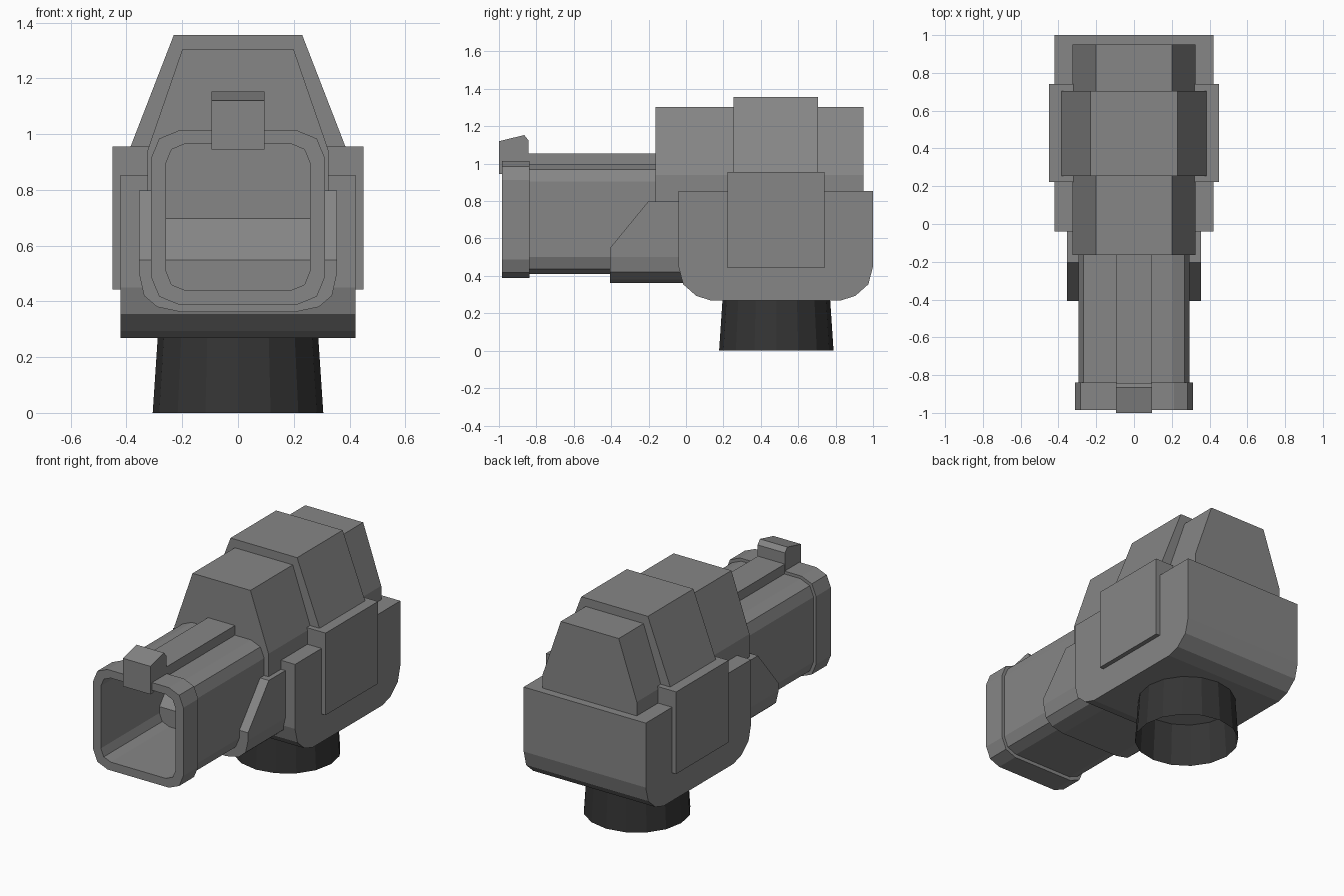
import bpy, bmesh, math
from mathutils import Vector

if "Cube" in bpy.data.objects:
    bpy.data.objects.remove(bpy.data.objects["Cube"])


def material(name, v):
    m = bpy.data.materials.new(name)
    m.diffuse_color = (v, v, v, 1)
    m.use_nodes = True
    m.node_tree.nodes["Principled BSDF"].inputs["Base Color"].default_value = m.diffuse_color
    return m


BODY = material("mid_grey", 0.24)
DARK = material("dark_grey", 0.035)


def finish(name, bm, mat=BODY):
    bmesh.ops.recalc_face_normals(bm, faces=bm.faces[:])
    me = bpy.data.meshes.new(name)
    bm.to_mesh(me)
    bm.free()
    me.materials.append(mat)
    ob = bpy.data.objects.new(name, me)
    bpy.context.collection.objects.link(ob)
    return ob


def loft(rings):
    """Skin a list of equal-length point rings, capping both ends."""
    bm = bmesh.new()
    vs = [[bm.verts.new(p) for p in r] for r in rings]
    n = len(vs[0])
    for a, b in zip(vs, vs[1:]):
        for i in range(n):
            j = (i + 1) % n
            bm.faces.new((a[i], a[j], b[j], b[i]))
    bm.faces.new(vs[0])
    bm.faces.new(vs[-1])
    return bm


def along_y(half, y0, y1):
    """Right half of an XZ outline, mirrored and extruded along y."""
    pts = half + [(-x, z) for x, z in reversed(half)]
    return loft([[(x, y, z) for x, z in pts] for y in (y0, y1)])


def along_x(pts, hx):
    return loft([[(x, y, z) for y, z in pts] for x in (-hx, hx)])


def rounded(hx, z0, z1, r, y, seg=2):
    """Rounded rectangle ring facing along y."""
    out = []
    for k, (sx, zc) in enumerate([(1, z1 - r), (-1, z1 - r), (-1, z0 + r), (1, z0 + r)]):
        for i in range(seg + 1):
            a = math.pi / 2 * (k + i / seg)
            out.append((sx * (hx - r) + r * math.cos(a), y, zc + r * math.sin(a)))
    return out


# Lower housing with rounded bottom edges
half = [(0.52, 0.853), (0.52, 0.45), (0.495, 0.355), (0.425, 0.293), (0.345, 0.268)]
outline = half + [(-y, z) for y, z in reversed(half)]
finish("lower_housing", along_x([(y + 0.48, z) for y, z in outline], 0.422))

# Side plates, one block through the housing
finish("side_plates", along_y([(0.45, 0.956), (0.45, 0.443)], 0.222, 0.74))

# Tapered upper hull and taller centre hump
finish("upper_hull", along_y([(0.2, 1.303), (0.325, 0.94), (0.325, 0.6)], -0.163, 0.95))
finish("centre_hump", along_y([(0.23, 1.356), (0.385, 0.956), (0.385, 0.8)], 0.255, 0.705))

# Collar under the barrel, its front top cut on a slope
bm = along_y([(0.355, 0.797), (0.355, 0.5), (0.337, 0.42), (0.29, 0.38), (0.205, 0.362)], -0.407, 0.1)
bmesh.ops.bisect_plane(bm, geom=bm.verts[:] + bm.edges[:] + bm.faces[:],
                       plane_co=Vector((0, -0.407, 0.548)), plane_no=Vector((0, -0.25, 0.205)),
                       clear_outer=True)
bmesh.ops.holes_fill(bm, edges=[e for e in bm.edges if e.is_boundary])
finish("collar", bm)

# Hollow barrel with thicker front rim
finish("barrel", loft([
    rounded(0.258, 0.44, 0.965, 0.068, -0.284),
    rounded(0.258, 0.44, 0.965, 0.068, -0.985),
    rounded(0.312, 0.388, 1.013, 0.1, -0.985),
    rounded(0.312, 0.388, 1.013, 0.1, -0.838),
    rounded(0.295, 0.41, 0.995, 0.09, -0.838),
    rounded(0.295, 0.41, 0.995, 0.09, -0.1)]))

# Rail on the barrel and latch at its front
finish("top_rail", along_y([(0.093, 1.055), (0.093, 0.98)], -0.86, -0.1))
finish("latch", along_x([(-1, 0.945), (-1, 1.12), (-0.865, 1.153), (-0.842, 1.125),
                         (-0.842, 0.98), (-0.98, 0.945)], 0.095))

# Dark tapered neck underneath, open at the bottom
bm = bmesh.new()
bmesh.ops.create_cone(bm, cap_ends=False, segments=16, radius1=0.306, radius2=0.288, depth=0.27)
bmesh.ops.translate(bm, verts=bm.verts[:], vec=(0, 0.483, 0.135))
finish("neck", bm, DARK)
